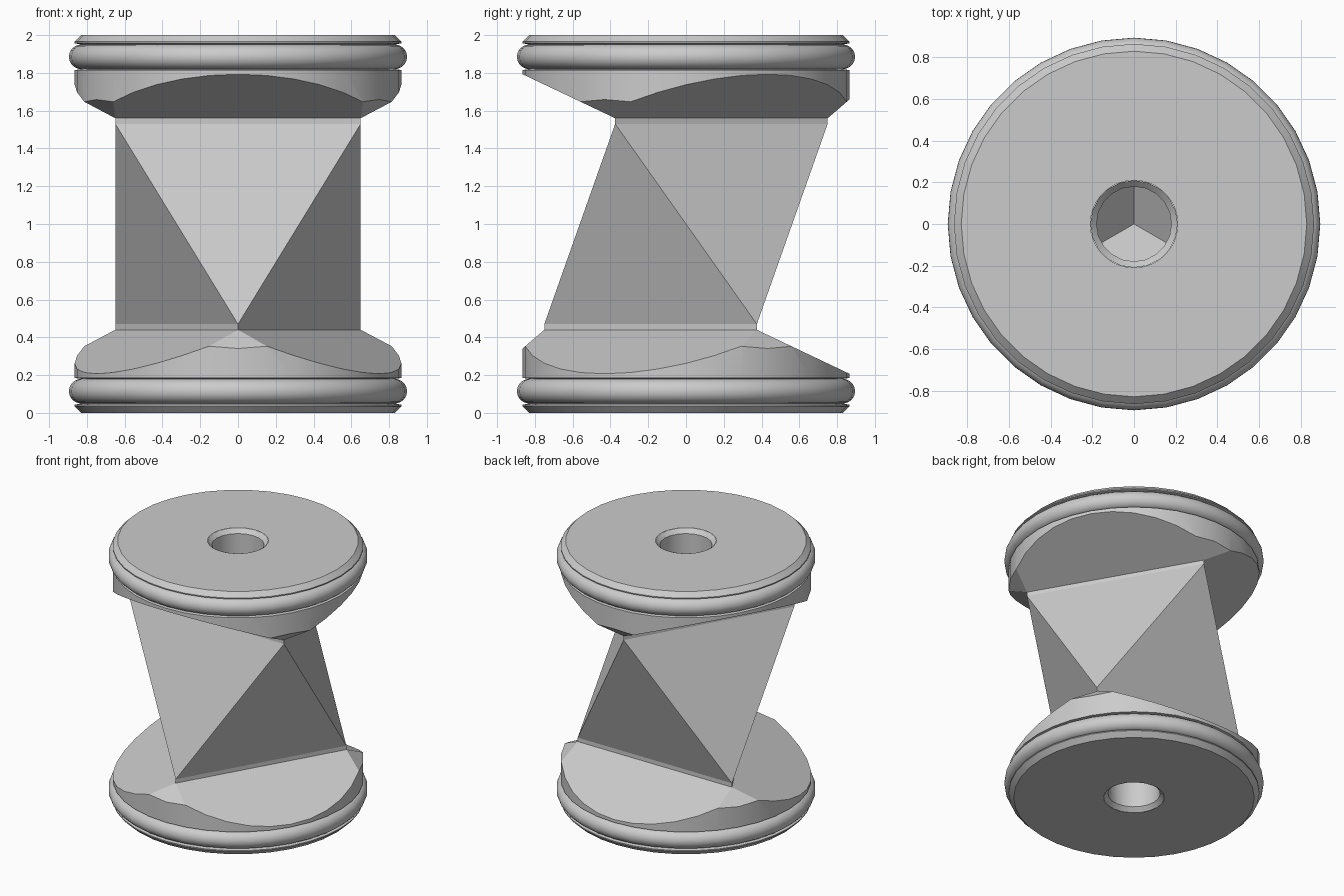
import bpy, bmesh, math
from mathutils import Matrix, Vector

cube = bpy.data.objects.get("Cube")
if cube:
    bpy.data.objects.remove(cube)

GREY = (0.6, 0.6, 0.6, 1)
grey = bpy.data.materials.new("plain grey")
grey.use_nodes = True
grey.diffuse_color = GREY
grey.node_tree.nodes["Principled BSDF"].inputs["Base Color"].default_value = GREY

RIM, CORNER, NECK, JOIN, HEIGHT = 0.865, 0.75, 0.44, 0.47, 2.0
EDGE_SLOPE, CORNER_SLOPE, PIT_SLOPE, PIT_DEPTH = 0.475, 0.86, 1.0, 0.6
# Turning the bottom end half a turn about x gives the top end
FLIP = Matrix.Translation((0, 0, HEIGHT)) @ Matrix.Rotation(math.pi, 4, 'X')


def direction(degrees):
    a = math.radians(degrees)
    return Vector((math.cos(a), math.sin(a), 0))


EDGES = [direction(a) for a in (90, 210, 330)]
CORNERS = [direction(a) for a in (-90, 30, 150)]


def finish(name, bm, smooth=True):
    mesh = bpy.data.meshes.new(name)
    bm.to_mesh(mesh)
    bm.free()
    mesh.materials.append(grey)
    obj = bpy.data.objects.new(name, mesh)
    bpy.context.collection.objects.link(obj)
    if smooth:
        bpy.ops.object.select_all(action='DESELECT')
        obj.select_set(True)
        bpy.context.view_layer.objects.active = obj
        bpy.ops.object.shade_smooth_by_angle(angle=math.radians(20))
    return obj


def lathe(profile, steps):
    bm = bmesh.new()
    verts = [bm.verts.new((r, 0, z)) for r, z in profile]
    edges = [bm.edges.new(pair) for pair in zip(verts, verts[1:])]
    bmesh.ops.spin(bm, geom=verts + edges, cent=(0, 0, 0), axis=(0, 0, 1),
                   angle=2 * math.pi, steps=steps)
    bmesh.ops.remove_doubles(bm, verts=bm.verts, dist=1e-4)
    return bm


def slice_off(bm, point, normal):
    """Cut away all above a plane and close the cut."""
    cut = bmesh.ops.bisect_plane(bm, geom=bm.verts[:] + bm.edges[:] + bm.faces[:],
                                 dist=1e-5, plane_co=point, plane_no=normal,
                                 clear_outer=True)["geom_cut"]
    rim = [e for e in cut if isinstance(e, bmesh.types.BMEdge) and e.is_boundary]
    bmesh.ops.edgeloop_fill(bm, edges=rim)


def sloped(d, slope):
    return Vector((d.x * slope, d.y * slope, 1)).normalized()


def build_flange(name, matrix):
    # Chamfered foot, round bead, short grooves and a straight rim
    bead = [(0.83 + 0.065 * math.sin(t), 0.115 - 0.065 * math.cos(t))
            for t in (math.pi * i / 12 for i in range(13))]
    bm = lathe([(0.21, 0), (0.83, 0), (RIM, 0.035), (RIM, 0.043)] + bead
               + [(RIM, 0.185), (RIM, NECK), (0, NECK)], 36)
    # Slopes from the triangular neck out to the rim
    for d in EDGES:
        slice_off(bm, d * CORNER / 2 + Vector((0, 0, NECK)), sloped(d, EDGE_SLOPE))
    for d in CORNERS:
        slice_off(bm, d * CORNER + Vector((0, 0, NECK)), sloped(d, CORNER_SLOPE))
    # The neck stays open where the core joins
    bmesh.ops.recalc_face_normals(bm, faces=bm.faces)
    top = [f for f in bm.faces if f.calc_center_median().z > NECK - 0.0005]
    bmesh.ops.delete(bm, geom=top, context='FACES')
    bm.transform(matrix)
    finish(name, bm)


def build_bore(name, matrix):
    # Chamfered round hole ending in a three-sided pit
    bm = lathe([(0.21, 0), (0.18, 0.03), (0.18, 0.9), (0, 0.9)], 20)
    for d in EDGES:
        slice_off(bm, Vector((0, 0, PIT_DEPTH)), sloped(d, PIT_SLOPE))
    bmesh.ops.recalc_face_normals(bm, faces=bm.faces)
    top = max(bm.faces, key=lambda f: f.calc_center_median().z)
    if top.normal.z > 0:
        bmesh.ops.reverse_faces(bm, faces=bm.faces)
    bm.transform(matrix)
    finish(name, bm)


for side, matrix in (("bottom", Matrix.Identity(4)), ("top", FLIP)):
    build_flange(side + "_flange", matrix)
    build_bore(side + "_bore", matrix)

# Twisted triangular core with short straight bands at both ends
bm = bmesh.new()


def triangle_ring(dirs, z):
    return [bm.verts.new(d * CORNER + Vector((0, 0, z))) for d in dirs]


low = [triangle_ring(CORNERS, z) for z in (NECK, JOIN)]
high = [triangle_ring([-d for d in CORNERS], HEIGHT - z) for z in (JOIN, NECK)]
for i in range(3):
    j = (i + 1) % 3
    for a, b in (low, high):
        bm.faces.new((a[i], a[j], b[j], b[i]))
    # The upper corner opposite the third lower one sits between i and j
    k = (i + 2) % 3
    bm.faces.new((low[1][i], low[1][j], high[0][k]))
    bm.faces.new((high[0][i], high[0][j], low[1][k]))
bmesh.ops.recalc_face_normals(bm, faces=bm.faces)
finish("twisted_core", bm, smooth=False)
